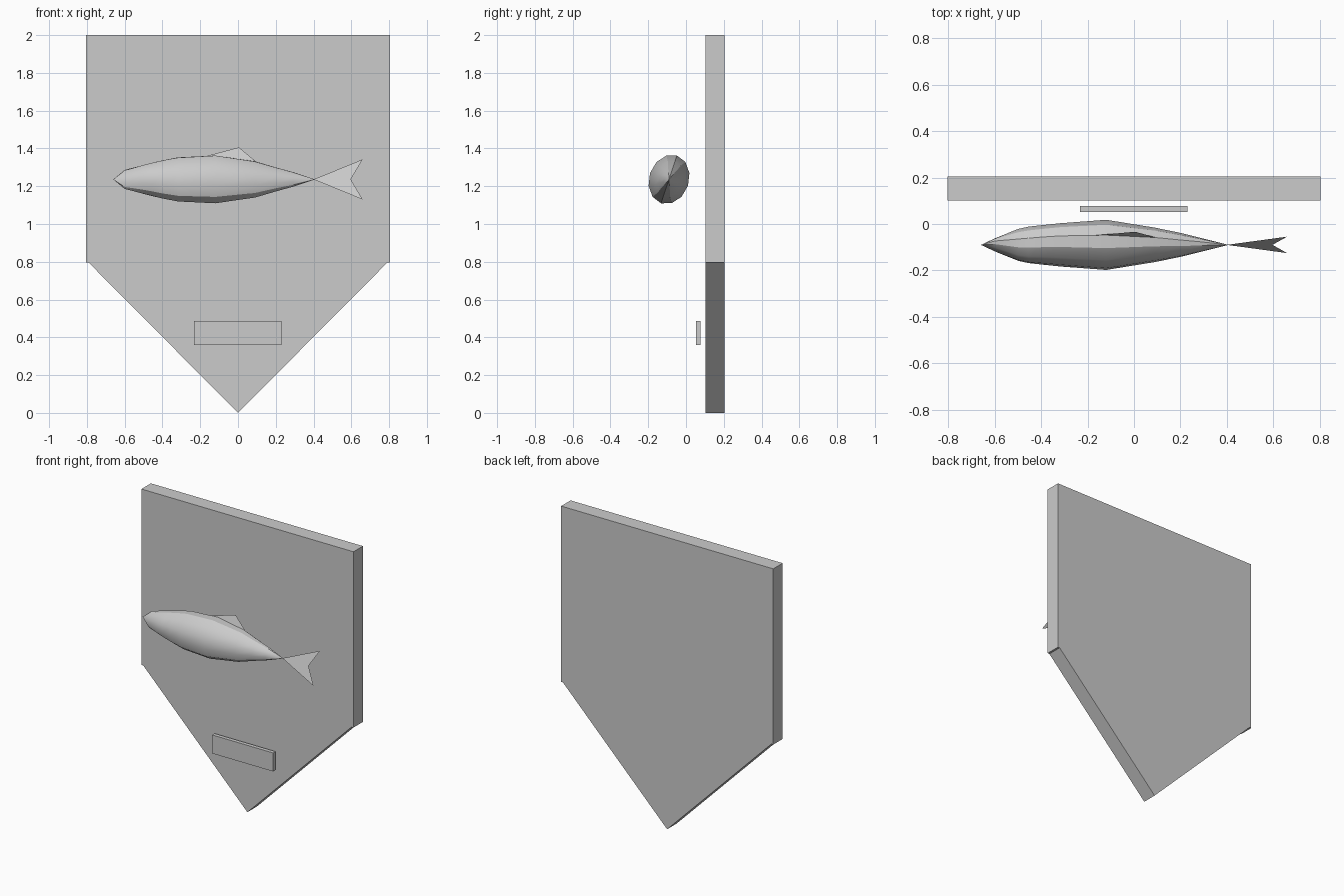
import bpy, math

if "Cube" in bpy.data.objects:
    bpy.data.objects.remove(bpy.data.objects["Cube"])

CY, CZ = -0.09, 1.236          # fish axis
ROLL = math.radians(18.4)      # fish leans back slightly
SIDES = 12


def add_mesh(name, verts, faces):
    me = bpy.data.meshes.new(name)
    me.from_pydata(verts, [], faces)
    ob = bpy.data.objects.new(name, me)
    bpy.context.collection.objects.link(ob)
    return ob


def prism(name, outline, y0, y1):
    """Extrude an anticlockwise (x, z) outline from y0 (front) to y1 (back)."""
    n = len(outline)
    verts = [(x, y, z) for y in (y0, y1) for x, z in outline]
    faces = [tuple(range(n)), tuple(reversed(range(n, 2 * n)))]
    faces += [(i, i + n, (i + 1) % n + n, (i + 1) % n) for i in range(n)]
    return add_mesh(name, verts, faces)


def rolled(x, v, w):
    """Fish-local sideways v and upward w to world position."""
    return (x, CY + v * math.cos(ROLL) + w * math.sin(ROLL),
            CZ - v * math.sin(ROLL) + w * math.cos(ROLL))


# Board: square panel with a pointed lower half
prism("board_panel", [(-.804, .795), (.804, .795), (.804, 2), (-.804, 2)], .102, .204)
prism("board_point", [(0, 0), (.79, .795), (-.79, .795)], .102, .204)

# Name plate
prism("plate", [(-.232, .36), (.23, .36), (.23, .487), (-.232, .487)], .052, .078)

# Fish body: x, half width, half height
rings = [(-.6, .024, .053), (-.5, .068, .08), (-.455, .078, .092),
         (-.396, .083, .107), (-.317, .09, .123), (-.12, .106, .133),
         (.09, .071, .101), (.2, .05, .067), (.29, .028, .041)]
verts = [rolled(-.66, 0, 0)]
for x, hy, hz in rings:
    for k in range(SIDES):
        a = math.tau * k / SIDES
        verts.append(rolled(x, hy * math.sin(a), hz * math.cos(a)))
verts.append(rolled(.408, 0, 0))
last = len(verts) - 1
faces = []
for k in range(SIDES):
    k2 = (k + 1) % SIDES
    faces.append((0, 1 + k, 1 + k2))
    for r in range(len(rings) - 1):
        a, b = 1 + r * SIDES, 1 + (r + 1) * SIDES
        faces.append((a + k, b + k, b + k2, a + k2))
    e = last - SIDES
    faces.append((e + k, last, e + k2))
body = add_mesh("fish_body", verts, faces)
bpy.context.view_layer.objects.active = body
body.select_set(True)
bpy.ops.object.shade_smooth_by_angle(angle=math.radians(30))

# Flat fins lying in the fish's mid plane
add_mesh("dorsal_fin", [rolled(x, 0, w) for x, w in
                        [(-.18, .127), (.095, .1), (.005, .179)]], [(0, 1, 2)])
add_mesh("tail_fin", [rolled(x, 0, w) for x, w in
                      [(.4, 0), (.66, -.112), (.597, 0), (.66, .112)]],
         [(0, 1, 2), (0, 2, 3)])
